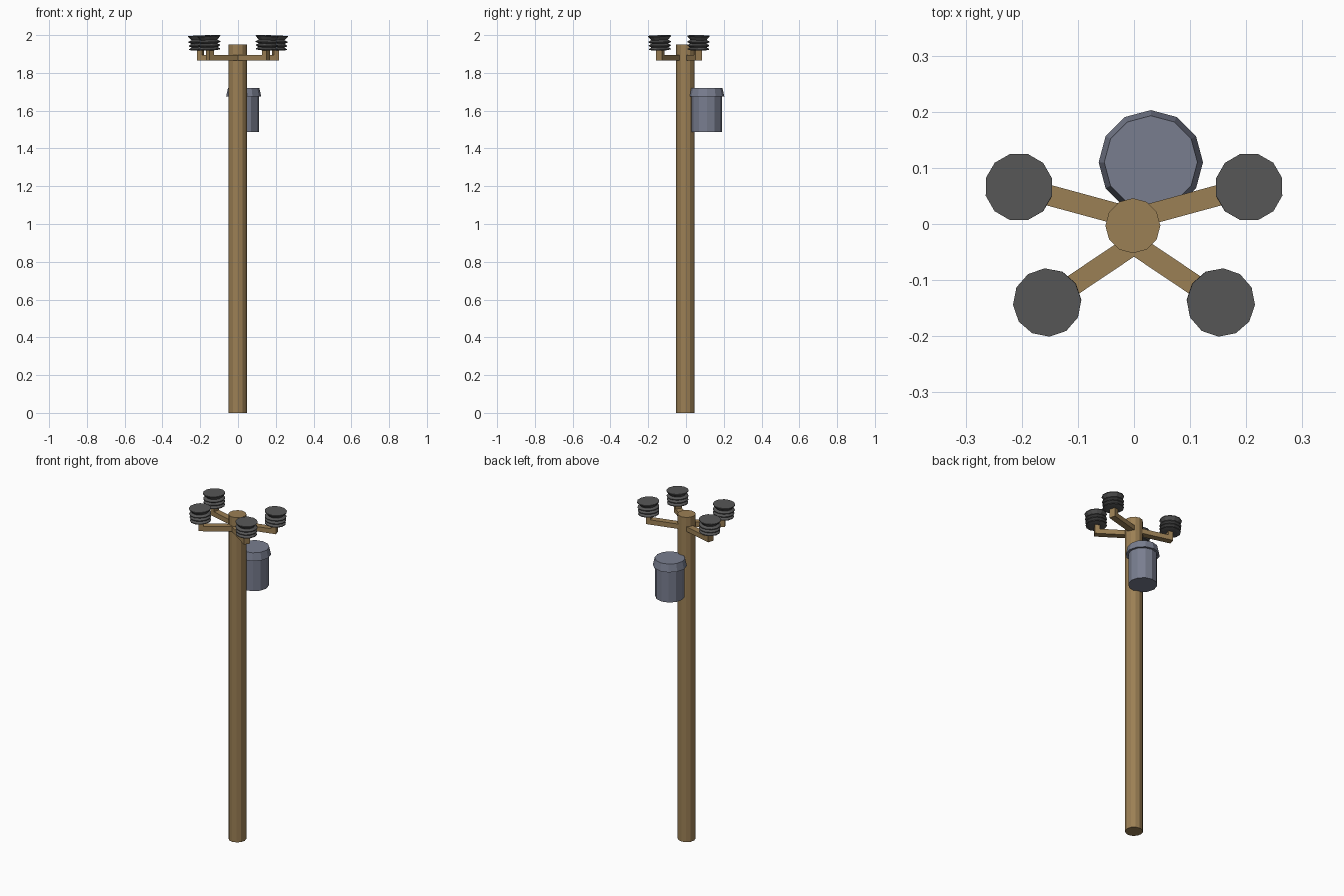
import bpy, bmesh, math
from mathutils import Matrix, Vector

if "Cube" in bpy.data.objects:
    bpy.data.objects.remove(bpy.data.objects["Cube"])


def material(name, rgb):
    m = bpy.data.materials.new(name)
    m.diffuse_color = (*rgb, 1)
    m.use_nodes = True
    m.node_tree.nodes["Principled BSDF"].inputs["Base Color"].default_value = m.diffuse_color
    return m


WOOD = material("brown wood", (0.33, 0.215, 0.09))
METAL = material("blue grey metal", (0.19, 0.207, 0.275))
DARK = material("dark grey ceramic", (0.095, 0.095, 0.095))


def finish(name, bm, mat, matrix):
    bmesh.ops.recalc_face_normals(bm, faces=bm.faces)
    me = bpy.data.meshes.new(name)
    bm.to_mesh(me)
    bm.free()
    me.materials.append(mat)
    ob = bpy.data.objects.new(name, me)
    ob.matrix_world = matrix
    bpy.context.collection.objects.link(ob)


def lathe(name, profile, mat, matrix, sides=12):
    """Faceted turned shape with closed ends from (radius, z) points."""
    bm = bmesh.new()
    rings = [[bm.verts.new((r * math.cos(2 * math.pi * i / sides),
                            r * math.sin(2 * math.pi * i / sides), z))
              for i in range(sides)] for r, z in profile]
    for a, b in zip(rings, rings[1:]):
        for i in range(sides):
            j = (i + 1) % sides
            bm.faces.new((a[i], a[j], b[j], b[i]))
    bm.faces.new(rings[0])
    bm.faces.new(rings[-1])
    finish(name, bm, mat, matrix)


def bracket(name, length, matrix):
    """L-shaped side outline (arm plus upright tip), extruded to its width."""
    outline = [(0, 0), (length, 0), (length, 0.062), (length - 0.027, 0.062),
               (length - 0.027, 0.029), (0, 0.029)]
    bm = bmesh.new()
    face = bm.faces.new([bm.verts.new((x, -0.0185, z)) for x, z in outline])
    ext = bmesh.ops.extrude_face_region(bm, geom=[face])
    bmesh.ops.translate(bm, vec=(0, 0.037, 0),
                        verts=[v for v in ext["geom"] if isinstance(v, bmesh.types.BMVert)])
    finish(name, bm, WOOD, matrix)


# Pole
lathe("pole", [(0.049, 0), (0.049, 1.95)], WOOD, Matrix.Translation((-0.002, -0.003, 0)))

# Transformer can with overhanging tapered lid
lathe("transformer", [(0.080, 1.488), (0.080, 1.675), (0.093, 1.675), (0.083, 1.72)],
      METAL, Matrix.Translation((0.03, 0.11, 0)))

# Insulator outline: stacked ridges
ridges = [(0.040, 0.0)]
for k in range(4):
    ridges += [(0.058 + 0.001 * k, 0.004 + k * 0.0195), (0.058 + 0.001 * k, 0.008 + k * 0.0195),
               (0.044, 0.016 + k * 0.0195)]
ridges = ridges[:-1] + [(0.044, 0.0685), (0.061, 0.074), (0.061, 0.078)]
ridges = [p for i, p in enumerate(ridges) if i not in (10, 11, 12)]

# Four arms, each with an insulator leaning slightly outward
for side, sx in (("right", 1), ("left", -1)):
    for end, start, tip in (("back", (0, 0.010), (0.202, 0.065)),
                            ("front", (0, -0.036), (0.152, -0.138))):
        a = Vector((start[0] * sx, start[1], 0))
        b = Vector((tip[0] * sx, tip[1], 0))
        turn = Matrix.Rotation(math.atan2(b.y - a.y, b.x - a.x), 4, 'Z')
        bracket(f"{end}_{side}_arm", (b - a).length + 0.010,
                Matrix.Translation((a.x, a.y, 1.866)) @ turn)
        lathe(f"{end}_{side}_insulator", ridges, DARK,
              Matrix.Translation((b.x, b.y, 1.9195)) @ turn @ Matrix.Rotation(math.radians(2.5), 4, 'Y'))
